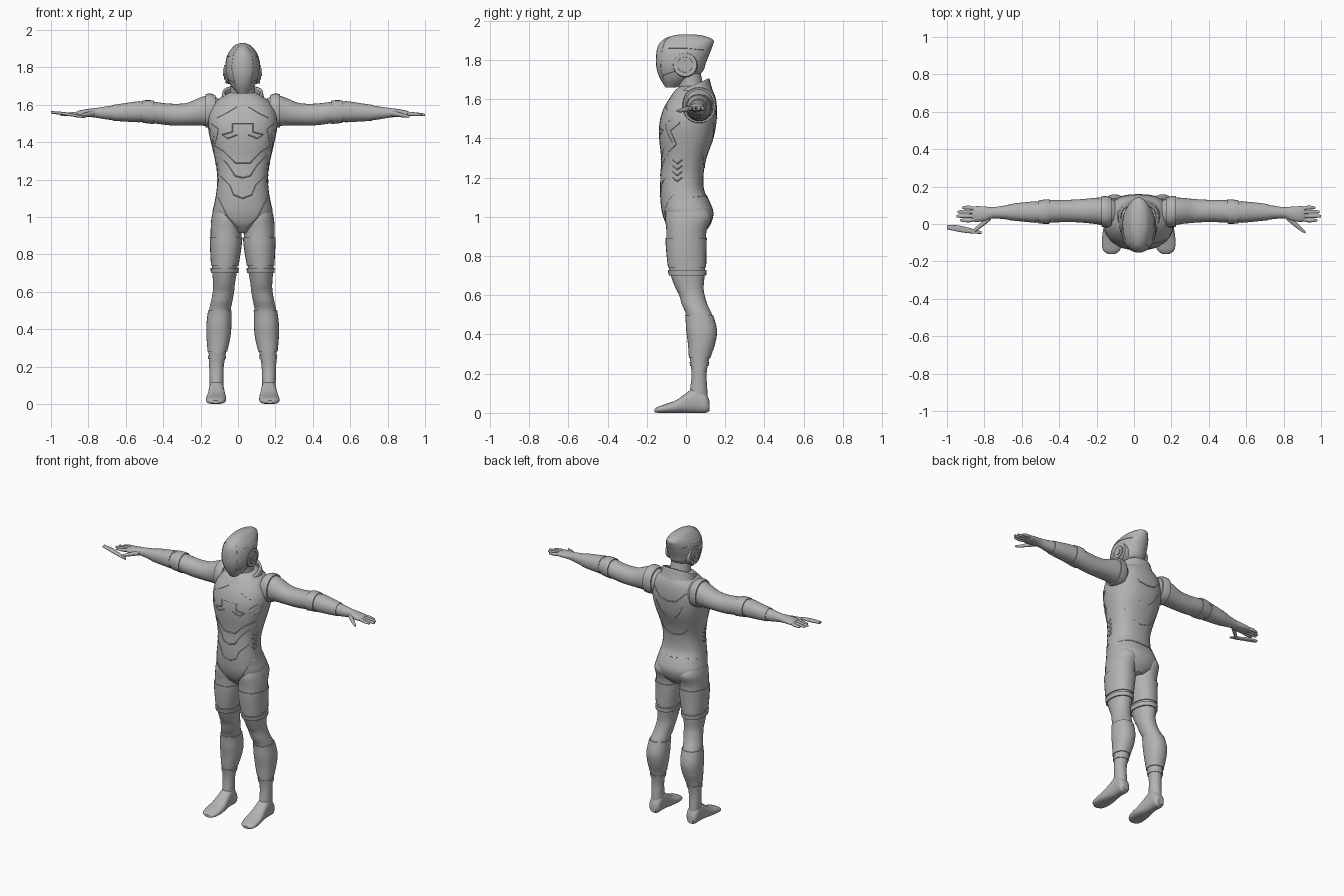
import bpy
import bmesh
import math
from mathutils import Vector
from mathutils.bvhtree import BVHTree

CENTRE_X = 0.025
SIDES = 28

if "Cube" in bpy.data.objects:
    bpy.data.objects.remove(bpy.data.objects["Cube"], do_unlink=True)

grey = bpy.data.materials.new("suit grey")
grey.use_nodes = True
colour = (0.45, 0.45, 0.45, 1)
grey.diffuse_color = colour
grey.node_tree.nodes["Principled BSDF"].inputs["Base Color"].default_value = colour
parts = []


def finish(name, bm, mirror=False):
    """Turn a bmesh into a grey object, optionally mirrored across the body."""
    bmesh.ops.recalc_face_normals(bm, faces=bm.faces)
    mesh = bpy.data.meshes.new(name)
    bm.to_mesh(mesh)
    bm.free()
    mesh.materials.append(grey)
    obj = bpy.data.objects.new(name, mesh)
    obj.location.x = CENTRE_X
    bpy.context.collection.objects.link(obj)
    if mirror:
        obj.modifiers.new("Mirror", "MIRROR").use_mirror_merge = False
    parts.append(obj)
    return obj


def smooth_rows(rows, steps=4):
    """Catmull-Rom interpolation between the cross-section stations."""
    dense = []
    padded = [rows[0]] + list(rows) + [rows[-1]]
    for a, b, c, d in zip(padded, padded[1:], padded[2:], padded[3:]):
        for i in range(steps):
            t = i / steps
            dense.append(tuple(
                q + t * ((r - p) + t * ((2 * p - 5 * q + 4 * r - s) + t * (3 * (q - r) + s - p))) / 2
                for p, q, r, s in zip(a, b, c, d)))
    return dense + [tuple(rows[-1])]


def loft(name, rows, axis, power=2.0, mirror=False, shear=0.0, caps=True):
    """Skin rings; each row is (position, centre, half width, low, high)."""
    bm = bmesh.new()
    rings = []
    for pos, centre, half, low, high in rows:
        ring = []
        for i in range(SIDES):
            angle = math.tau * i / SIDES
            c, s = math.cos(angle), math.sin(angle)
            u = centre + half * math.copysign(abs(c) ** (2 / power), c)
            v = (low + high) / 2 + (high - low) / 2 * math.copysign(abs(s) ** (2 / power), s)
            point = {"X": (pos, u, v), "Y": (u, pos, v), "Z": (u, v, pos + shear * v)}[axis]
            ring.append(bm.verts.new(point))
        rings.append(ring)
    for lower, upper in zip(rings, rings[1:]):
        for i in range(SIDES):
            j = (i + 1) % SIDES
            bm.faces.new((lower[i], lower[j], upper[j], upper[i]))
    if caps:
        bm.faces.new(rings[0])
        bm.faces.new(rings[-1])
    return finish(name, bm, mirror)


def sleeve(name, rows, axis, start, end, grow):
    """Armour band that follows a limb, slightly larger than it."""
    cut = [(p, c, h + grow, lo - grow, hi + grow)
           for p, c, h, lo, hi in smooth_rows(rows, 8) if start <= p <= end]
    return loft(name, cut, axis, 2.2, True)


def surface_of(obj):
    bm = bmesh.new()
    bm.from_mesh(obj.data)
    tree = BVHTree.FromBMesh(bm)
    bm.free()
    return tree


def seam(name, tree, points, facing, radius=0.003):
    """Raised panel edge projected on a surface from one direction."""
    look = Vector({"front": (0, 1, 0), "back": (0, -1, 0), "side": (-1, 0, 0)}[facing])
    path = []
    for (u0, v0), (u1, v1) in zip(points, points[1:]):
        for i in range(9):
            u, v = u0 + (u1 - u0) * i / 8, v0 + (v1 - v0) * i / 8
            start = Vector((0, u, v)) if facing == "side" else Vector((u, 0, v))
            hit = tree.ray_cast(start - look, look)[0]
            if hit and (not path or (hit - path[-1]).length > radius):
                path.append(hit)
    bm = bmesh.new()
    rings = []
    for i, p in enumerate(path):
        along = (path[min(i + 1, len(path) - 1)] - path[max(i - 1, 0)]).normalized()
        across = along.cross(look).normalized() * radius
        rings.append([bm.verts.new(p + o) for o in (across, look * radius, -across, -look * radius)])
    for a, b in zip(rings, rings[1:]):
        for i in range(4):
            j = (i + 1) % 4
            bm.faces.new((a[i], a[j], b[j], b[i]))
    return finish(name, bm, True)


def disc(name, radius, inner, outer):
    """Round ear plate lying in the side plane."""
    rows = [(inner, -0.005, radius, 1.775 - radius, 1.775 + radius),
            (outer, -0.005, radius * 0.92, 1.775 - radius * 0.92, 1.775 + radius * 0.92)]
    return loft(name, rows, "X", 2, True)


# Torso and pelvis
torso = loft("torso", smooth_rows([
    (.915, 0, .05, -.06, .09), (.96, 0, .13, -.1, .125), (1.02, 0, .16, -.122, .14),
    (1.08, 0, .15, -.13, .12), (1.14, 0, .14, -.132, .092), (1.22, 0, .135, -.13, .09),
    (1.3, 0, .147, -.127, .105), (1.4, 0, .17, -.137, .14), (1.48, 0, .185, -.135, .155),
    (1.55, 0, .18, -.115, .158), (1.61, 0, .15, -.08, .15), (1.65, 0, .1, -.05, .13),
    (1.67, 0, .06, -.02, .1)]), "Z", 2.4)

# Neck and slanted open collar
loft("neck", [(1.6, 0, .07, -.03, .1), (1.76, 0, .06, -.05, .07)], "Z")
collar = loft("collar", smooth_rows([
    (1.575, 0, .135, -.07, .14), (1.61, 0, .118, -.06, .13), (1.655, 0, .108, -.055, .12)]),
    "Z", 2.2, shear=.42, caps=False)
collar.modifiers.new("Thickness", "SOLIDIFY").thickness = .014

# Helmet with ear plates
helmet = loft("helmet", smooth_rows([
    (1.66, 0, .025, -.105, -.05), (1.7, 0, .062, -.13, .03), (1.74, 0, .082, -.146, .085),
    (1.78, 0, .092, -.153, .1), (1.83, 0, .091, -.152, .12), (1.87, 0, .08, -.143, .135),
    (1.9, 0, .06, -.12, .14), (1.92, 0, .04, -.08, .1), (1.93, 0, .012, -.03, .04)]), "Z", 2.1)
disc("ear_plate", .065, .06, .092)
disc("ear_ring", .042, .06, .099)
disc("ear_hub", .022, .06, .104)

# Legs and feet
leg = [(1.06, .1, .05, -.08, .09), (1, .086, .08, -.105, .13), (.93, .088, .083, -.1, .105),
       (.85, .09, .08, -.098, .1), (.75, .095, .07, -.088, .098), (.7, .097, .065, -.078, .095),
       (.64, .1, .058, -.055, .09), (.6, .103, .057, -.035, .095), (.55, .112, .057, -.02, .11),
       (.5, .122, .058, 0, .133), (.42, .127, .062, .006, .153), (.35, .13, .058, .015, .143),
       (.28, .135, .047, .02, .12), (.2, .14, .039, .028, .105), (.13, .14, .037, .022, .108),
       (.05, .14, .036, .01, .112)]
loft("leg", smooth_rows(leg), "Z", 2.1, True)
sleeve("thigh_guard", leg, "Z", .74, .9, .005)
sleeve("thigh_cuff", leg, "Z", .695, .73, .008)
sleeve("shin_guard", leg, "Z", .275, .5, .005)
sleeve("ankle_cuff", leg, "Z", .235, .262, .004)
loft("foot", smooth_rows([
    (-.16, .145, .02, .004, .02), (-.14, .145, .045, 0, .033), (-.1, .143, .054, 0, .046),
    (-.05, .141, .052, 0, .065), (0, .14, .045, 0, .1), (.05, .14, .04, 0, .13),
    (.1, .14, .038, 0, .1), (.12, .14, .022, .01, .06)]), "Y", 2.5, True)

# Arms and hands
arm = [(.11, .06, .06, 1.49, 1.62), (.17, .065, .075, 1.485, 1.652), (.23, .07, .07, 1.49, 1.638),
       (.3, .07, .063, 1.49, 1.61), (.38, .07, .059, 1.49, 1.606), (.45, .068, .06, 1.498, 1.613),
       (.5, .066, .06, 1.505, 1.62), (.56, .064, .054, 1.51, 1.616), (.65, .064, .045, 1.515, 1.603),
       (.72, .062, .036, 1.521, 1.593), (.78, .06, .03, 1.531, 1.584), (.82, .055, .038, 1.535, 1.579),
       (.87, .053, .042, 1.537, 1.571), (.89, .053, .034, 1.541, 1.563)]
loft("arm", smooth_rows(arm), "X", 2.1, True)
sleeve("shoulder_guard", arm, "X", .14, .205, .008)
sleeve("elbow_guard", arm, "X", .47, .54, .005)
sleeve("forearm_guard", arm, "X", .55, .7, .003)
for number, (side, tip) in enumerate([(.087, .945), (.065, .968), (.042, .975), (.02, .955)]):
    mid = (side + .053) / 2
    loft(f"finger_{number}", smooth_rows([
        (.85, mid, .01, 1.544, 1.566), (.9, side, .0105, 1.541, 1.562),
        (tip - .01, side, .008, 1.54, 1.555), (tip, side, .004, 1.544, 1.55)]), "X", 2, True)
loft("thumb", smooth_rows([
    (.79, .04, .018, 1.54, 1.57), (.83, .005, .016, 1.536, 1.562),
    (.87, -.028, .012, 1.532, 1.55), (.893, -.045, .006, 1.534, 1.544)]), "X", 2, True)

# Slim loose blade beside the right hand
loft("hand_blade", smooth_rows([
    (-1.025, -.017, .012, 1.553, 1.567), (-.96, -.025, .017, 1.545, 1.562),
    (-.9, -.036, .014, 1.536, 1.552), (-.84, -.046, .007, 1.528, 1.538)]), "X", 3)

# Raised panel edges on the suit
body, head = surface_of(torso), surface_of(helmet)
front_lines = {
    "chest_bracket": [(0, 1.5), (.055, 1.5), (.055, 1.455), (.11, 1.44), (.08, 1.42), (.03, 1.44)],
    "pec_edge": [(.17, 1.5), (.13, 1.47), (.15, 1.38), (.1, 1.35), (.04, 1.29), (0, 1.29)],
    "rib_edge": [(.13, 1.33), (.08, 1.28), (.04, 1.22), (0, 1.21)],
    "waist_edge": [(.12, 1.22), (.07, 1.17), (.05, 1.12), (0, 1.1)],
    "hip_edge": [(.14, 1.12), (.08, 1.0), (.02, .94)],
    "collar_edge": [(.03, 1.59), (.08, 1.56), (.14, 1.53)],
}
back_lines = {
    "back_yoke": [(0, 1.5), (.06, 1.51), (.12, 1.57)],
    "back_blade": [(.03, 1.38), (.07, 1.42), (.1, 1.48)],
    "back_rib": [(0, 1.25), (.07, 1.27), (.12, 1.33)],
    "belt": [(0, 1.1), (.08, 1.11), (.14, 1.1)],
}
for name, points in front_lines.items():
    seam(name, body, points, "front")
for name, points in back_lines.items():
    seam(name, body, points, "back")
for i in range(4):
    z = 1.18 + .03 * i
    seam(f"side_vent_{i}", body, [(-.07, z + .02), (-.045, z), (-.02, z + .02)], "side")
seam("side_panel", body, [(-.09, 1.33), (-.05, 1.37), (-.08, 1.44), (-.03, 1.48)], "side")
seam("visor_edge", head, [(.02, 1.915), (.05, 1.87), (.06, 1.8), (.04, 1.7)], "front", .002)
seam("jaw_edge", head, [(-.12, 1.72), (-.06, 1.74), (.06, 1.76)], "side", .002)
seam("crown_edge", head, [(-.09, 1.86), (0, 1.86), (.09, 1.85)], "side", .002)

# Smooth shading with sharp panel borders
bpy.ops.object.select_all(action="DESELECT")
for obj in parts:
    obj.select_set(True)
bpy.context.view_layer.objects.active = torso
bpy.ops.object.shade_smooth_by_angle(angle=math.radians(40))
